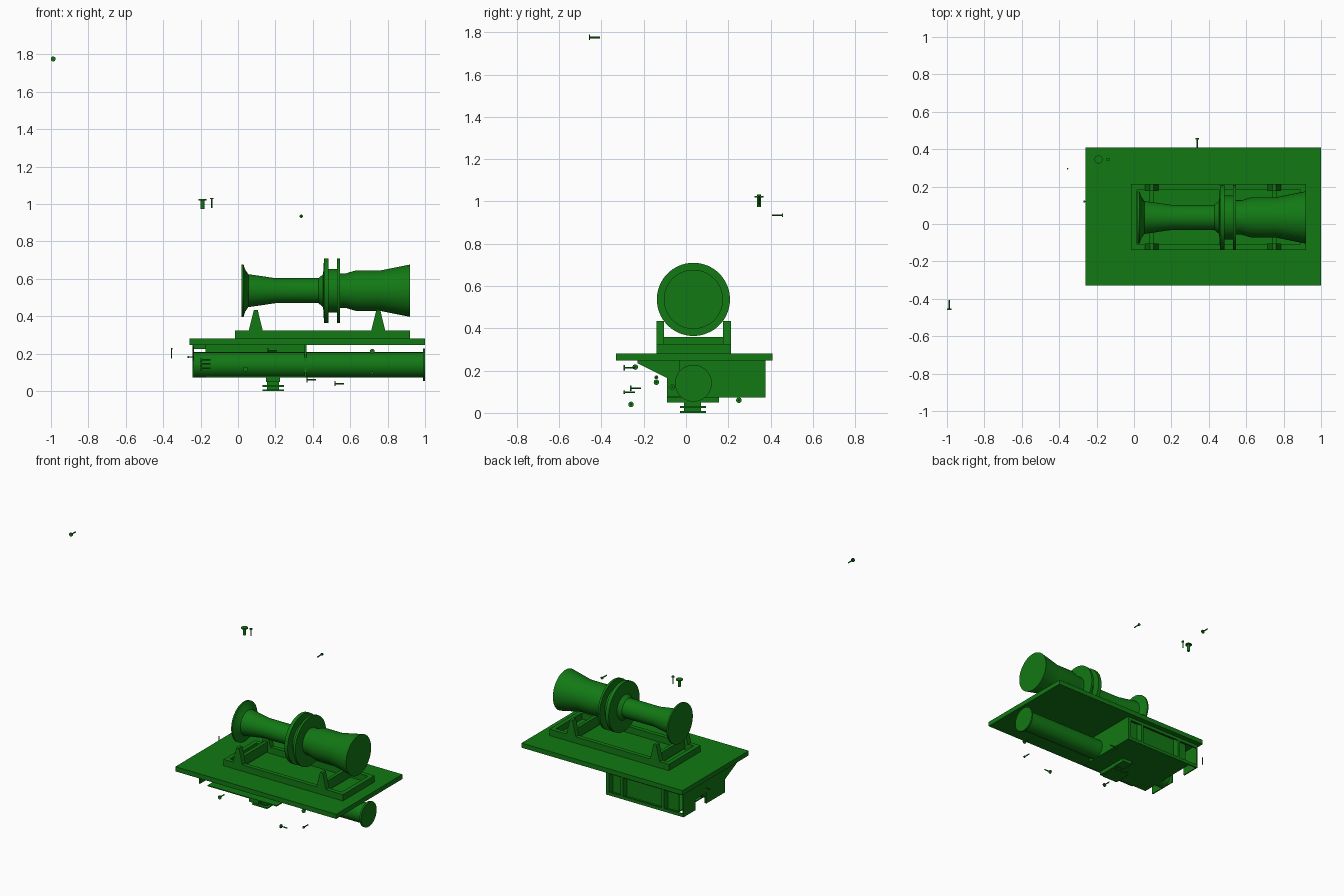
import bpy, bmesh, math
from mathutils import Vector

old = bpy.data.objects.get("Cube")
if old:
    bpy.data.objects.remove(old, do_unlink=True)

COLOR = (0.006, 0.19, 0.007, 1)
green = bpy.data.materials.new("machine_green")
green.use_nodes = True
green.diffuse_color = COLOR
green.node_tree.nodes["Principled BSDF"].inputs["Base Color"].default_value = COLOR


def finish(name, bm, smooth=False):
    bmesh.ops.recalc_face_normals(bm, faces=bm.faces)
    me = bpy.data.meshes.new(name)
    bm.to_mesh(me)
    bm.free()
    me.materials.append(green)
    ob = bpy.data.objects.new(name, me)
    bpy.context.collection.objects.link(ob)
    if smooth:
        bpy.ops.object.select_all(action="DESELECT")
        ob.select_set(True)
        bpy.context.view_layer.objects.active = ob
        bpy.ops.object.shade_smooth_by_angle(angle=math.radians(30))
    return ob


def box(name, x, y, z):
    bm = bmesh.new()
    bmesh.ops.create_cube(bm, size=1)
    for v in bm.verts:
        for i, (lo, hi) in enumerate((x, y, z)):
            v.co[i] = lo if v.co[i] < 0 else hi
    return finish(name, bm)


def prism(name, points, depth):
    """Extrude a planar outline of 3D points along the depth vector."""
    bm = bmesh.new()
    face = bm.faces.new([bm.verts.new(p) for p in points])
    new = bmesh.ops.extrude_face_region(bm, geom=[face])["geom"]
    bmesh.ops.translate(bm, vec=depth, verts=[g for g in new if isinstance(g, bmesh.types.BMVert)])
    return finish(name, bm)


def lathe(name, profile, origin, axis, sides=48):
    """Revolve (distance along axis, radius) pairs and cap both ends."""
    rot = Vector((0, 0, 1)).rotation_difference(Vector(axis))
    bm = bmesh.new()
    rings = []
    for d, r in profile:
        ring = []
        for i in range(sides):
            a = 2 * math.pi * i / sides
            p = Vector((r * math.cos(a), r * math.sin(a), d))
            ring.append(bm.verts.new(rot @ p + Vector(origin)))
        rings.append(ring)
    for a, b in zip(rings, rings[1:]):
        for i in range(sides):
            j = (i + 1) % sides
            bm.faces.new((a[i], a[j], b[j], b[i]))
    bm.faces.new(rings[0])
    bm.faces.new(rings[-1])
    return finish(name, bm, True)


# Base plate and the rail frame on it
box("base_plate", (-0.26, 1.0), (-0.33, 0.41), (0.247, 0.28))
X0, X1, Y0, Y1, RAIL = -0.015, 0.92, -0.14, 0.213, 0.03
for side, y in (("front", Y0), ("back", Y1 - RAIL)):
    box(side + "_rail", (X0, X1), (y, y + RAIL), (0.28, 0.325))
for side, x in (("right", X0), ("left", X1 - RAIL)):
    box(side + "_rail", (x, x + RAIL), (Y0 + RAIL, Y1 - RAIL), (0.28, 0.325))

# Cradle uprights and cross bars
for side, x in (("right", 0.095), ("left", 0.75)):
    for end, y in (("front", Y0), ("back", Y1 - 0.037)):
        outline = [(x + dx, y, z) for dx, z in
                   ((-0.037, 0.325), (0.037, 0.325), (0.01, 0.435), (-0.01, 0.435))]
        prism(f"{side}_{end}_upright", outline, (0, 0.037, 0))
    box(side + "_cross_bar", (x - 0.012, x + 0.012), (-0.105, 0.177), (0.29, 0.36))

# Turbine body with inlet, twin flanges and exhaust
lathe("turbine_body", [
    (0.02, 0.14), (0.03, 0.14), (0.037, 0.115), (0.055, 0.088), (0.2, 0.067),
    (0.43, 0.067), (0.455, 0.088), (0.46, 0.173), (0.485, 0.173), (0.485, 0.117),
    (0.53, 0.117), (0.53, 0.173), (0.545, 0.173), (0.545, 0.092), (0.575, 0.092),
    (0.63, 0.108), (0.76, 0.108), (0.92, 0.14)], (0, 0.035, 0.537), (1, 0, 0), 64)

# Lower pipe with its end flange
lathe("lower_pipe", [(-0.235, 0.068), (0.988, 0.068), (0.988, 0.087), (1.0, 0.087)],
      (0, 0.035, 0.14), (1, 0, 0))

# Housing under the plate: floor, walls and back ribs
box("housing_floor", (-0.175, 0.365), (-0.09, 0.375), (0.073, 0.08))
box("housing_inner_wall", (-0.175, 0.365), (0.32, 0.33), (0.08, 0.247))
box("housing_left_wall", (0.355, 0.365), (-0.03, 0.375), (0.08, 0.247))
for i, x in enumerate((-0.09, 0.23, 0.34)):
    box(f"housing_rib_{i + 1}", (x, x + 0.02), (0.33, 0.375), (0.08, 0.247))
box("housing_top_strip", (-0.24, 0.365), (0.365, 0.375), (0.225, 0.247))
box("housing_bottom_strip", (-0.24, 0.365), (0.365, 0.375), (0.073, 0.095))
outline = [(-0.243, y, z) for y, z in (
    (-0.23, 0.247), (-0.23, 0.235), (-0.09, 0.165), (-0.09, 0.073), (0.12, 0.073),
    (0.12, 0.15), (0.24, 0.15), (0.24, 0.073), (0.375, 0.073), (0.375, 0.247))]
prism("end_gusset", outline, (0.008, 0, 0))

# Foot: block, stem and two pads
box("foot_block", (0.15, 0.225), (-0.09, 0.155), (0.05, 0.08))
box("foot_stem", (0.155, 0.22), (-0.01, 0.072), (0.005, 0.05))
for name, z in (("lower", 0.0), ("upper", 0.023)):
    box(f"foot_{name}_pad", (0.13, 0.247), (-0.028, 0.095), (z, z + 0.009))


# Loose bolts: head centre, shaft direction, length, head radius, shaft radius
def bolt(i, head, axis, length=0.053, head_r=0.013, shaft_r=0.004):
    lathe(f"bolt_{i}", [(0, head_r), (0.007, head_r), (0.007, shaft_r), (length, shaft_r)],
          head, axis, 16)


RIGHT, BACK, DOWN = (1, 0, 0), (0, 1, 0), (0, 0, -1)
bolts = [
    ((-0.988, -0.46, 1.776), BACK),
    ((-0.19, 0.345, 1.027), DOWN, 0.053, 0.022, 0.01),
    ((-0.14, 0.345, 1.033), DOWN, 0.053, 0.009),
    ((0.338, 0.46, 0.935), (0, -1, 0), 0.053, 0.009),
    ((-0.355, 0.295, 0.23), DOWN, 0.055, 0.004, 0.003),
    ((0.04, -0.265, 0.117), BACK),
    ((0.718, -0.295, 0.213), BACK),
    ((0.718, -0.295, 0.097), BACK, 0.053, 0.008),
    ((0.155, -0.24, 0.217), RIGHT),
    ((0.365, 0.25, 0.06), RIGHT),
    ((0.515, -0.26, 0.04), RIGHT),
    ((-0.2, -0.14, 0.168), RIGHT, 0.053, 0.009),
    ((-0.2, -0.14, 0.145), RIGHT),
    ((-0.2, -0.065, 0.122), RIGHT),
    ((-0.27, 0.12, 0.183), RIGHT, 0.04, 0.006, 0.003),
]
for i, spec in enumerate(bolts):
    bolt(i + 1, *spec)
